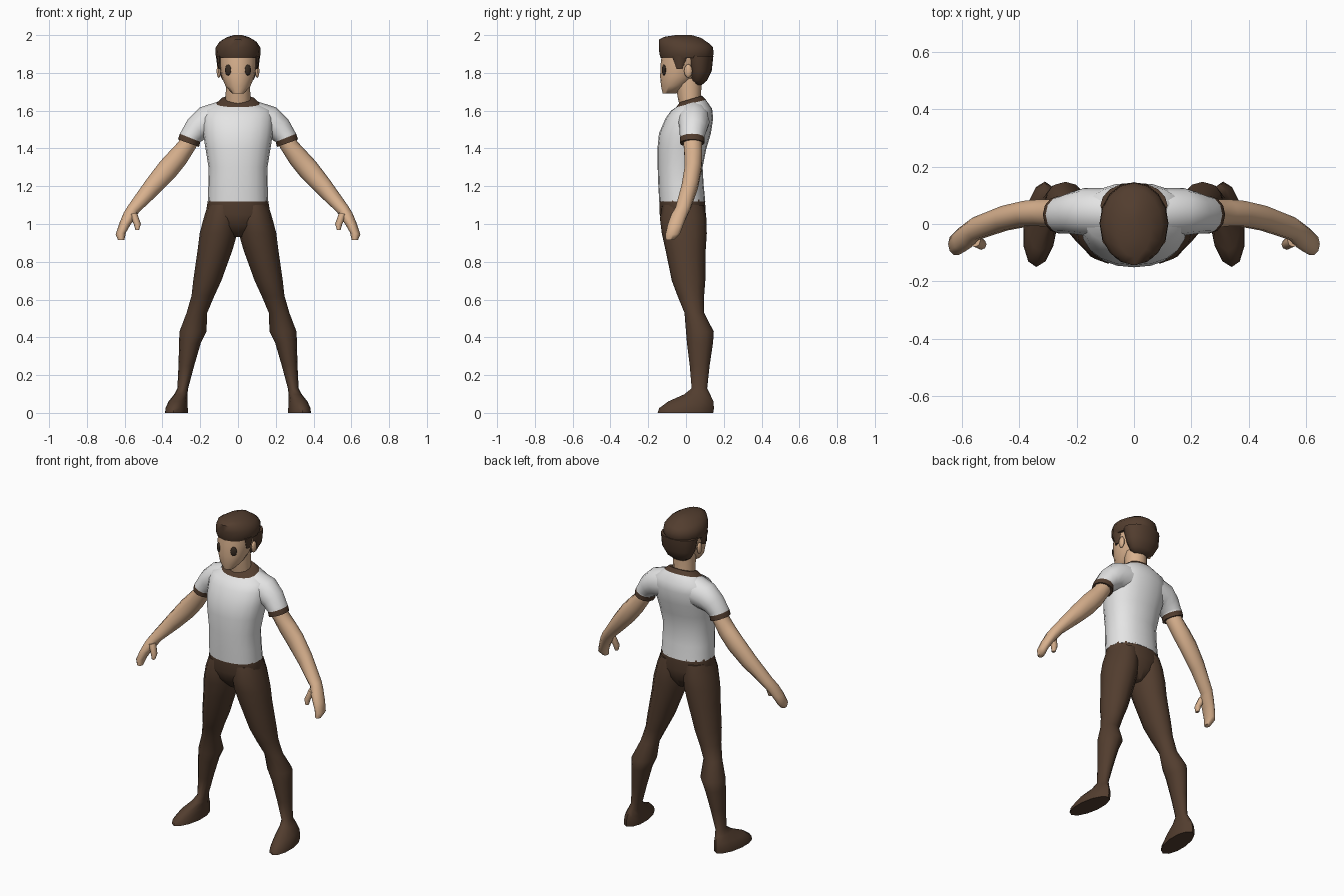
import bpy, bmesh, math
from mathutils import Matrix, Vector


def material(name, rgb):
    m = bpy.data.materials.new(name)
    m.diffuse_color = (*rgb, 1)
    return m


BROWN = material("dark brown", (0.085, 0.047, 0.028))
SKIN = material("skin tan", (0.69, 0.44, 0.27))
WHITE = material("shirt white", (0.78, 0.78, 0.78))
EYE = material("eye brown black", (0.04, 0.026, 0.017))


def finish(name, bm, mats, mirror):
    bmesh.ops.recalc_face_normals(bm, faces=bm.faces)
    me = bpy.data.meshes.new(name)
    bm.to_mesh(me)
    bm.free()
    for m in mats:
        me.materials.append(m)
    ob = bpy.data.objects.new(name, me)
    bpy.context.collection.objects.link(ob)
    if mirror:
        ob.modifiers.new("mirror", "MIRROR").use_mirror_merge = False
    bpy.ops.object.select_all(action="DESELECT")
    ob.select_set(True)
    bpy.context.view_layer.objects.active = ob
    bpy.ops.object.shade_smooth_by_angle(angle=math.radians(55))
    return ob


def loft(name, rings, mats, n=12, mirror=False, power=1.0, second=()):
    """Ring: inner x, z, outer x, z, front y, back y, then optional z slope and x skew along y.
    Bands listed in 'second' take the second material."""
    bm = bmesh.new()
    loops = []
    for r in rings:
        x1, z1, x2, z2, y1, y2, slope, skew = (tuple(r) + (0, 0))[:8]
        loop = []
        for i in range(n):
            a = 2 * math.pi * i / n
            c, s = (math.copysign(abs(t) ** power, t) for t in (math.cos(a), math.sin(a)))
            dy = s * (y2 - y1) / 2
            loop.append(bm.verts.new(((x1 + x2) / 2 + c * (x2 - x1) / 2 + skew * dy,
                                      (y1 + y2) / 2 + dy,
                                      (z1 + z2) / 2 + c * (z2 - z1) / 2 + slope * dy)))
        loops.append(loop)
    for k in range(len(loops) - 1):
        a, b = loops[k], loops[k + 1]
        for i in range(n):
            j = (i + 1) % n
            f = bm.faces.new((a[i], a[j], b[j], b[i]))
            f.material_index = int(k in second)
    bm.faces.new(loops[0])
    top = bm.faces.new(loops[-1])
    top.material_index = int(len(loops) - 2 in second)
    return finish(name, bm, mats, mirror)


def level(z, rx, y1, y2, slope=0):
    """Horizontal ring centred on x = 0."""
    return (-rx, z, rx, z, y1, y2, slope)


def side(z, x1, x2, y1, y2, skew=0):
    """Horizontal ring away from the centre."""
    return (x1, z, x2, z, y1, y2, 0, skew)


def ball(name, centre, size, mat, turn=0):
    bm = bmesh.new()
    mtx = Matrix.Translation(Vector(centre)) @ Matrix.Rotation(turn, 4, "Z") @ Matrix.Diagonal((*size, 1))
    bmesh.ops.create_uvsphere(bm, u_segments=10, v_segments=6, radius=1, matrix=mtx)
    return finish(name, bm, [mat], True)


# Shirt body with a brown collar band
loft("shirt", [
    level(1.12, .160, -.142, .102), level(1.21, .157, -.147, .093),
    level(1.30, .156, -.150, .088), level(1.40, .172, -.151, .108),
    level(1.48, .185, -.143, .132), level(1.56, .190, -.108, .144),
    level(1.605, .175, -.080, .138, .05), level(1.638, .115, -.052, .105, .25),
    level(1.662, .088, -.032, .085, .3)], [WHITE, BROWN], n=20, power=.9, second=(7,))

# Sleeves with brown cuffs
loft("sleeve", [
    (.095, 1.46, .115, 1.645, -.045, .125), (.150, 1.46, .200, 1.618, -.040, .125),
    (.170, 1.455, .265, 1.555, -.034, .112), (.190, 1.44, .298, 1.495, -.033, .100),
    (.200, 1.435, .308, 1.478, -.033, .098), (.206, 1.408, .318, 1.448, -.033, .098)],
    [WHITE, BROWN], mirror=True, second=(4,))

# Arms running into flat hands
loft("arm", [
    (.21, 1.43, .30, 1.47, -.015, .085), (.225, 1.40, .315, 1.435, -.015, .088),
    (.275, 1.32, .362, 1.385, -.010, .088), (.335, 1.245, .413, 1.33, -.010, .083),
    (.420, 1.16, .485, 1.235, -.025, .065), (.525, 1.062, .580, 1.100, -.058, .025),
    (.540, 1.035, .605, 1.060, -.080, .010), (.567, 1.000, .630, 1.000, -.098, -.010),
    (.593, .955, .648, .945, -.110, -.030), (.602, .915, .635, .915, -.108, -.065)],
    [SKIN], n=10, mirror=True)
loft("thumb", [
    (.535, 1.06, .575, 1.05, -.080, -.035), (.514, 1.00, .552, 1.00, -.090, -.052),
    (.524, .968, .543, .968, -.088, -.062)], [SKIN], n=8, mirror=True)

# Trousers: hips, then legs that end in shoes
loft("hips", [
    level(1.13, .159, -.139, .100), level(1.05, .172, -.139, .105),
    level(.99, .140, -.118, .092), level(.93, .030, -.065, .055)], [BROWN], n=16, power=.9)
loft("leg", [
    side(1.10, .000, .160, -.125, .095), side(1.03, .000, .182, -.138, .108),
    side(.95, .004, .203, -.128, .110), side(.86, .030, .214, -.108, .104),
    side(.70, .088, .237, -.075, .102), side(.62, .125, .246, -.045, .096),
    side(.53, .163, .272, -.008, .096), side(.43, .167, .310, .000, .147),
    side(.37, .197, .312, .005, .143), side(.25, .232, .315, .020, .125),
    side(.13, .264, .321, .030, .112), side(.098, .268, .338, -.010, .128),
    side(.06, .268, .368, -.095, .145, -.08), side(.025, .266, .384, -.142, .148, -.10),
    side(0, .266, .386, -.150, .144, -.10)], [BROWN], mirror=True)

# Neck and head
loft("neck", [
    level(1.60, .066, -.028, .085), level(1.67, .066, -.044, .078),
    level(1.77, .062, -.060, .085)], [SKIN])
loft("head", [
    level(1.692, .032, -.124, -.050), level(1.73, .066, -.132, .000),
    level(1.78, .087, -.137, .060), level(1.85, .100, -.134, .090),
    level(1.92, .102, -.125, .110)], [SKIN], n=16)
ball("ear", (.102, .012, 1.81), (.012, .022, .036), SKIN)
ball("eye", (.052, -.117, 1.815), (.019, .008, .029), EYE, .5)

# Hair: cap, back and sideburns
loft("hair_cap", [
    level(1.878, .113, -.133, .138), level(1.90, .120, -.141, .146),
    level(1.935, .118, -.143, .143), level(1.965, .098, -.144, .125, -.08),
    level(1.988, .060, -.115, .080, -.03), level(2.0, .022, -.055, .030)], [BROWN], n=16)
loft("hair_back", [
    level(1.737, .045, .040, .085), level(1.76, .080, .022, .112),
    level(1.81, .107, .008, .136), level(1.89, .117, -.015, .145)], [BROWN], n=16)
loft("sideburn", [
    side(1.82, .085, .104, -.050, -.020), side(1.89, .085, .114, -.075, .010)],
    [BROWN], n=8, mirror=True)
